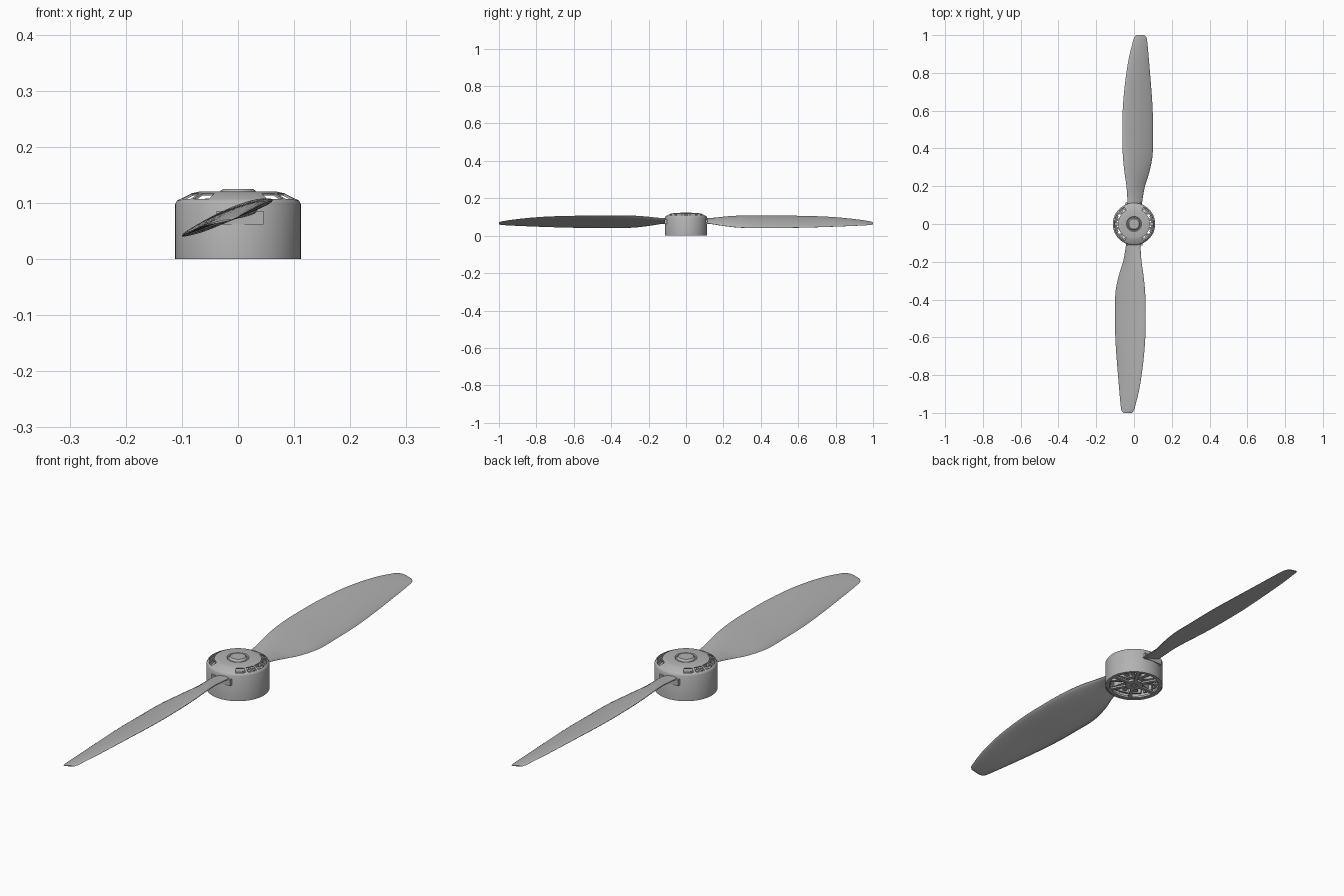
import bpy, bmesh, math
from mathutils import Matrix, Vector

cube = bpy.data.objects.get("Cube")
if cube:
    bpy.data.objects.remove(cube, do_unlink=True)

grey = bpy.data.materials.new("satin grey")
grey.use_nodes = True
colour = (0.45, 0.45, 0.45, 1)
grey.diffuse_color = colour
grey.node_tree.nodes["Principled BSDF"].inputs["Base Color"].default_value = colour


def finish(bm, name, thickness=0, angle=35):
    """Turn a bmesh into a named, shaded object."""
    mesh = bpy.data.meshes.new(name)
    bm.to_mesh(mesh)
    bm.free()
    mesh.materials.append(grey)
    obj = bpy.data.objects.new(name, mesh)
    bpy.context.collection.objects.link(obj)
    bpy.ops.object.select_all(action='DESELECT')
    obj.select_set(True)
    bpy.context.view_layer.objects.active = obj
    if thickness:
        mod = obj.modifiers.new("wall", 'SOLIDIFY')
        mod.thickness = thickness
        mod.offset = -1
        bpy.ops.object.modifier_apply(modifier=mod.name)
    bpy.ops.object.shade_smooth_by_angle(angle=math.radians(angle))
    return obj


def lathe(profile, segments, closed=False, skip=lambda i, j: False):
    """Spin (radius, height) points round z, leaving out skipped faces."""
    bm = bmesh.new()
    rings = []
    for r, z in profile:
        rings.append([bm.verts.new((r * math.cos(math.tau * j / segments),
                                    r * math.sin(math.tau * j / segments), z))
                      for j in range(segments)])
    n = len(rings)
    for i in range(n if closed else n - 1):
        lo, hi = rings[i], rings[(i + 1) % n]
        for j in range(segments):
            k = (j + 1) % segments
            if not skip(i, j):
                bm.faces.new((lo[j], lo[k], hi[k], hi[j]))
    if not closed:
        bm.faces.new(rings[-1])
    return bm


def add_box(bm, x, y, z, angle=0):
    """Box from three (low, high) ranges, turned about z."""
    centre = Vector([(a + b) / 2 for a, b in (x, y, z)])
    size = [b - a for a, b in (x, y, z)]
    mat = (Matrix.Rotation(angle, 4, 'Z') @ Matrix.Translation(centre)
           @ Matrix.Diagonal((*size, 1)))
    bmesh.ops.create_cube(bm, size=1, matrix=mat)


def add_cylinder(bm, radius, low, high, segments=36):
    bmesh.ops.create_cone(bm, cap_ends=True, segments=segments, radius1=radius,
                          radius2=radius, depth=high - low,
                          matrix=Matrix.Translation((0, 0, (low + high) / 2)))


# Hub shell: five vents on each side, solid beside the blades
SEGMENTS = 72
VENT_BAND = 3


def is_vent(i, j):
    step = (j + 12) % (SEGMENTS // 2)
    return i == VENT_BAND and step < 25 and step % 5 != 4


shell = [(.112, 0), (.112, .098), (.109, .104), (.104, .107), (.084, .117),
         (.07, .12), (.04, .12), (.037, .117), (.033, .117), (.031, .122),
         (.027, .125), (.01, .125)]
finish(lathe(shell, SEGMENTS, skip=is_vent), "hub_shell", thickness=.004)

# Open base: rim, arms and bearing boss
rim = [(.096, .002), (.107, .002), (.107, .01), (.096, .01)]
finish(lathe(rim, SEGMENTS, closed=True), "base_rim")
bm = bmesh.new()
for i in range(6):
    add_box(bm, (.028, .1), (-.007, .007), (.002, .009), math.tau * i / 6)
finish(bm, "base_arms")
boss = [(.012, .002), (.034, .002), (.034, .012), (.012, .012)]
finish(lathe(boss, 36, closed=True), "base_boss")

# Stator teeth with wide heads, round a core and shaft
bm = bmesh.new()
add_cylinder(bm, .038, .02, .08)
for i in range(12):
    a = math.tau * (i + .5) / 12
    add_box(bm, (.034, .09), (-.007, .007), (.025, .075), a)
    add_box(bm, (.09, .098), (-.02, .02), (.02, .08), a)
finish(bm, "stator")
bm = bmesh.new()
add_cylinder(bm, .009, .002, .12, 20)
finish(bm, "shaft")

# Blade stations: span, leading x and z, trailing x and z, thickness
stations = [
    (.085, -.034, .086, .040, .066, .018),
    (.13, -.035, .088, .045, .064, .018),
    (.20, -.040, .097, .058, .053, .020),
    (.27, -.050, .103, .080, .045, .021),
    (.36, -.059, .105, .098, .041, .021),
    (.46, -.062, .105, .100, .041, .020),
    (.60, -.060, .104, .099, .043, .018),
    (.75, -.047, .100, .089, .047, .015),
    (.88, -.027, .090, .078, .052, .011),
    (.965, -.006, .079, .070, .056, .007),
    (.99, .002, .074, .065, .058, .005),
    (1.0, .012, .070, .055, .061, .003),
]


def spline(rows, steps):
    """Smoothly fill in rows between the given ones."""
    rows = [Vector(r) for r in rows]
    out = []
    for i in range(len(rows) - 1):
        a, b = rows[max(i - 1, 0)], rows[i]
        c, d = rows[i + 1], rows[min(i + 2, len(rows) - 1)]
        span_b = (c - a) * ((c[0] - b[0]) / (c[0] - a[0]))
        span_c = (d - b) * ((c[0] - b[0]) / (d[0] - b[0]))
        for s in range(steps):
            t = s / steps
            out.append(b * (2*t**3 - 3*t**2 + 1) + span_b * (t**3 - 2*t**2 + t)
                       + c * (3*t**2 - 2*t**3) + span_c * (t**3 - t**2))
    return out + [rows[-1]]


def section(row, count=12):
    """Closed cambered aerofoil loop at one station."""
    y, lx, lz, tx, tz, thick = row
    points = []
    for k in range(2 * count):
        a = math.pi * k / count
        u = (1 - math.cos(a)) / 2
        half = thick * math.sin(a) * (.62 - .2 * u)
        camber = thick * u * (1 - u)
        points.append((lx + (tx - lx) * u, y, lz + (tz - lz) * u + half + camber))
    return points


def blade(name, angle):
    bm = bmesh.new()
    loops = [[bm.verts.new(p) for p in section(r)] for r in spline(stations, 4)]
    n = len(loops[0])
    for a, b in zip(loops, loops[1:]):
        for k in range(n):
            bm.faces.new((a[k], a[(k + 1) % n], b[(k + 1) % n], b[k]))
    bm.faces.new(loops[0])
    bm.faces.new(loops[-1])
    bmesh.ops.recalc_face_normals(bm, faces=bm.faces)
    bm.transform(Matrix.Rotation(angle, 4, 'Z'))
    finish(bm, name, angle=50)


# Two blades and their root blocks
for side, angle in (("back", 0), ("front", math.pi)):
    blade(side + "_blade", angle)
    bm = bmesh.new()
    add_box(bm, (-.045, .038), (.09, .114), (.062, .086), angle)
    finish(bm, side + "_blade_root")
